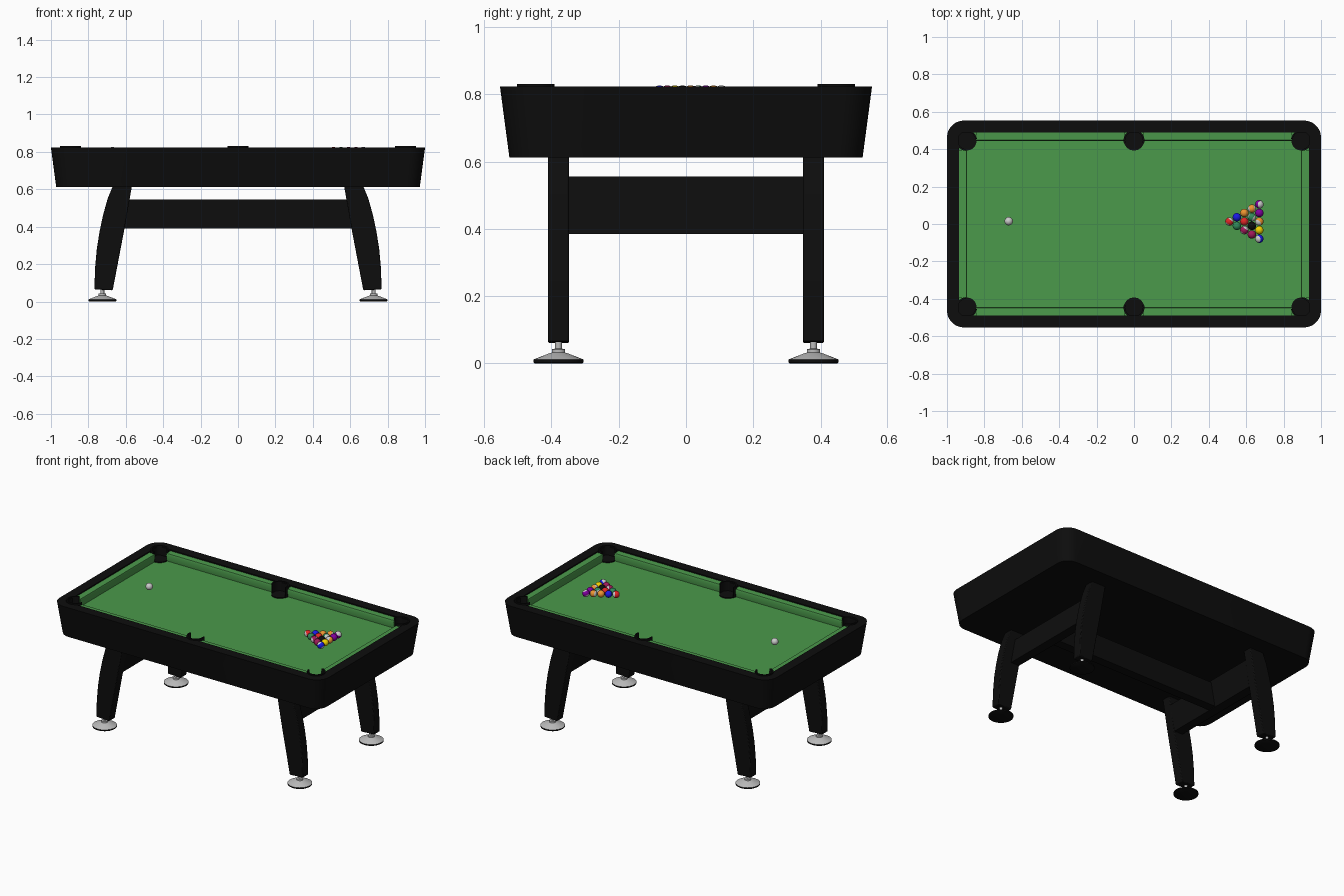
import bpy
import bmesh
import math
import random
from mathutils import Matrix, Vector, Euler

cube = bpy.data.objects.get("Cube")
if cube:
    bpy.data.objects.remove(cube, do_unlink=True)
random.seed(4)


def material(name, rgb):
    m = bpy.data.materials.new(name)
    m.use_nodes = True
    m.diffuse_color = (*rgb, 1)
    m.node_tree.nodes["Principled BSDF"].inputs["Base Color"].default_value = (*rgb, 1)
    return m


BLACK = material("black", (.004, .004, .004))
FELT = material("felt", (.07, .32, .07))
METAL = material("metal", (.5, .5, .5))
WHITE = material("ball_white", (.8, .8, .8))


def finish(name, bm, *mats, bevel=0):
    bmesh.ops.recalc_face_normals(bm, faces=bm.faces)
    me = bpy.data.meshes.new(name)
    bm.to_mesh(me)
    bm.free()
    for m in mats:
        me.materials.append(m)
    ob = bpy.data.objects.new(name, me)
    bpy.context.collection.objects.link(ob)
    if bevel:
        mod = ob.modifiers.new("bevel", "BEVEL")
        mod.width, mod.segments = bevel, 2
    bpy.ops.object.select_all(action="DESELECT")
    ob.select_set(True)
    bpy.context.view_layer.objects.active = ob
    bpy.ops.object.shade_smooth_by_angle(angle=math.radians(35))
    return ob


def skin(bm, rings, closed=True, caps=True):
    """Join rings of points with quads and optionally cap both ends."""
    rows = [[bm.verts.new(p) for p in ring] for ring in rings]
    n = len(rows[0])
    faces = []
    for a, b in zip(rows, rows[1:]):
        for i in range(n if closed else n - 1):
            j = (i + 1) % n
            faces.append(bm.faces.new((a[i], a[j], b[j], b[i])))
    if caps:
        faces += [bm.faces.new(rows[0]), bm.faces.new(rows[-1])]
    return faces


def rounded_rect(hx, hy, r, z, seg=7):
    pts = []
    for k, (sx, sy) in enumerate([(1, 1), (-1, 1), (-1, -1), (1, -1)]):
        for i in range(seg + 1):
            a = math.pi / 2 * (k + i / seg)
            pts.append((sx * (hx - r) + r * math.cos(a), sy * (hy - r) + r * math.sin(a), z))
    return pts


def prism(name, start, end, mat, bevel=0):
    bm = bmesh.new()
    skin(bm, [start, end])
    return finish(name, bm, mat, bevel=bevel)


# Cabinet: tapered outside, flat rail on top, open well inside
TOP, BED = .823, .762
bm = bmesh.new()
skin(bm, [rounded_rect(.972, .525, .08, .612),
          rounded_rect(1, .553, .09, TOP),
          rounded_rect(.935, .488, .004, TOP),
          rounded_rect(.935, .488, .004, BED - .01)])
finish("cabinet", bm, BLACK)

# Playing bed
prism("bed", rounded_rect(.935, .488, .004, BED - .008), rounded_rect(.935, .488, .004, BED), FELT)

# Cushions: (distance out from nose line, height)
CUSHION = [(.045, BED), (.006, BED), (0, .802), (.004, .814), (.045, .816)]
for s in (-1, 1):
    for t in (-1, 1):
        prism("side_cushion", [(t * .05, s * (.445 + d), z) for d, z in CUSHION],
              [(t * .845, s * (.445 + d), z) for d, z in CUSHION], FELT)
    prism("end_cushion", [(s * (.892 + d), -.396, z) for d, z in CUSHION],
          [(s * (.892 + d), .396, z) for d, z in CUSHION], FELT)


# Pockets: C-shaped liner open towards the bed, with a dark floor
def pocket(x, y, facing, half_open):
    bm = bmesh.new()
    rings = []
    steps = 24
    for i in range(steps + 1):
        a = facing + half_open + (2 * math.pi - 2 * half_open) * i / steps
        c, s = math.cos(a), math.sin(a)
        rings.append([(x + r * c, y + r * s, z) for r, z in
                      ((.047, BED), (.056, BED), (.056, .831), (.047, .831))])
    skin(bm, rings)
    bmesh.ops.create_cone(bm, cap_ends=True, segments=32, radius1=.054, radius2=.054,
                          depth=.012, matrix=Matrix.Translation((x, y, BED)))
    finish("pocket", bm, BLACK)


for sy in (-1, 1):
    pocket(0, sy * .447, -sy * math.pi / 2, math.radians(72))
    for sx in (-1, 1):
        pocket(sx * .895, sy * .447, math.atan2(-sy, -sx), math.radians(52))

# Legs: curved outer edge, straight inner edge
LEG = [(.67, .06), (.607, .39), (.565, .63), (.664, .63), (.697, .55), (.722, .46),
       (.741, .37), (.755, .28), (.764, .18), (.768, .065)]
FOOT = [(.07, 0), (.075, .003), (.075, .011), (.071, .013), (.028, .03),
        (.02, .032), (.02, .042), (.01, .044), (.01, .07)]
for sx in (-1, 1):
    for sy in (-1, 1):
        prism("leg", [(sx * x, sy * .348, z) for x, z in LEG],
              [(sx * x, sy * .41, z) for x, z in LEG], BLACK, bevel=.005)
        # Levelling foot, turned profile with a dark base
        bm = bmesh.new()
        faces = skin(bm, [[(sx * .725 + r * math.cos(a), sy * .379 + r * math.sin(a), z)
                           for a in (2 * math.pi * i / 32 for i in range(32))] for r, z in FOOT])
        for f in faces:
            f.material_index = 0 if f.calc_center_median().z < .0115 else 1
        finish("foot", bm, BLACK, METAL)
    # Sloped cross beam joining the two legs of one end
    BEAM = [(.61, .385), (.578, .555), (.64, .555), (.672, .385)]
    prism("end_beam", [(sx * x, -.352, z) for x, z in BEAM],
          [(sx * x, .352, z) for x, z in BEAM], BLACK)

# Long stretcher between the end beams
STRETCHER = [(-.03, .39), (.03, .39), (.03, .545), (-.03, .545)]
prism("stretcher", [(-.62, y, z) for y, z in STRETCHER], [(.62, y, z) for y, z in STRETCHER], BLACK)

# Balls
R, BALL_Z = .0225, .804


def ball(name, x, y, mat, striped=False):
    bm = bmesh.new()
    bmesh.ops.create_uvsphere(bm, u_segments=24, v_segments=16, radius=R)
    for f in bm.faces:
        f.material_index = int(striped and abs(f.calc_center_median().z) > R * .5)
    turn = Euler([random.uniform(0, 6) for _ in range(3)]).to_matrix()
    bmesh.ops.rotate(bm, verts=bm.verts, matrix=turn)
    bmesh.ops.translate(bm, verts=bm.verts, vec=Vector((x, y, BALL_Z)))
    finish(name, bm, mat, WHITE)


COLOURS = {
    "yellow": (.9, .65, 0), "blue": (.01, .01, .8), "red": (.75, .02, .02),
    "purple": (.22, 0, .35), "orange": (.85, .3, .03), "green": (.03, .25, .1),
    "maroon": (.35, .01, .1)}
PAINT = {k: material("ball_" + k, c) for k, c in COLOURS.items()}
PAINT["black"] = BLACK
RACK = ["red*", "blue green", "orange red maroon*", "orange* green* black maroon",
        "purple* purple orange* yellow blue*"]
for row, names in enumerate(RACK):
    for k, word in enumerate(names.split()):
        colour = word.rstrip("*")
        ball(colour + "_ball", .51 + row * .04, .013 + (row / 2 - k) * .046,
             PAINT[colour], word.endswith("*"))
ball("cue_ball", -.67, .015, WHITE)
